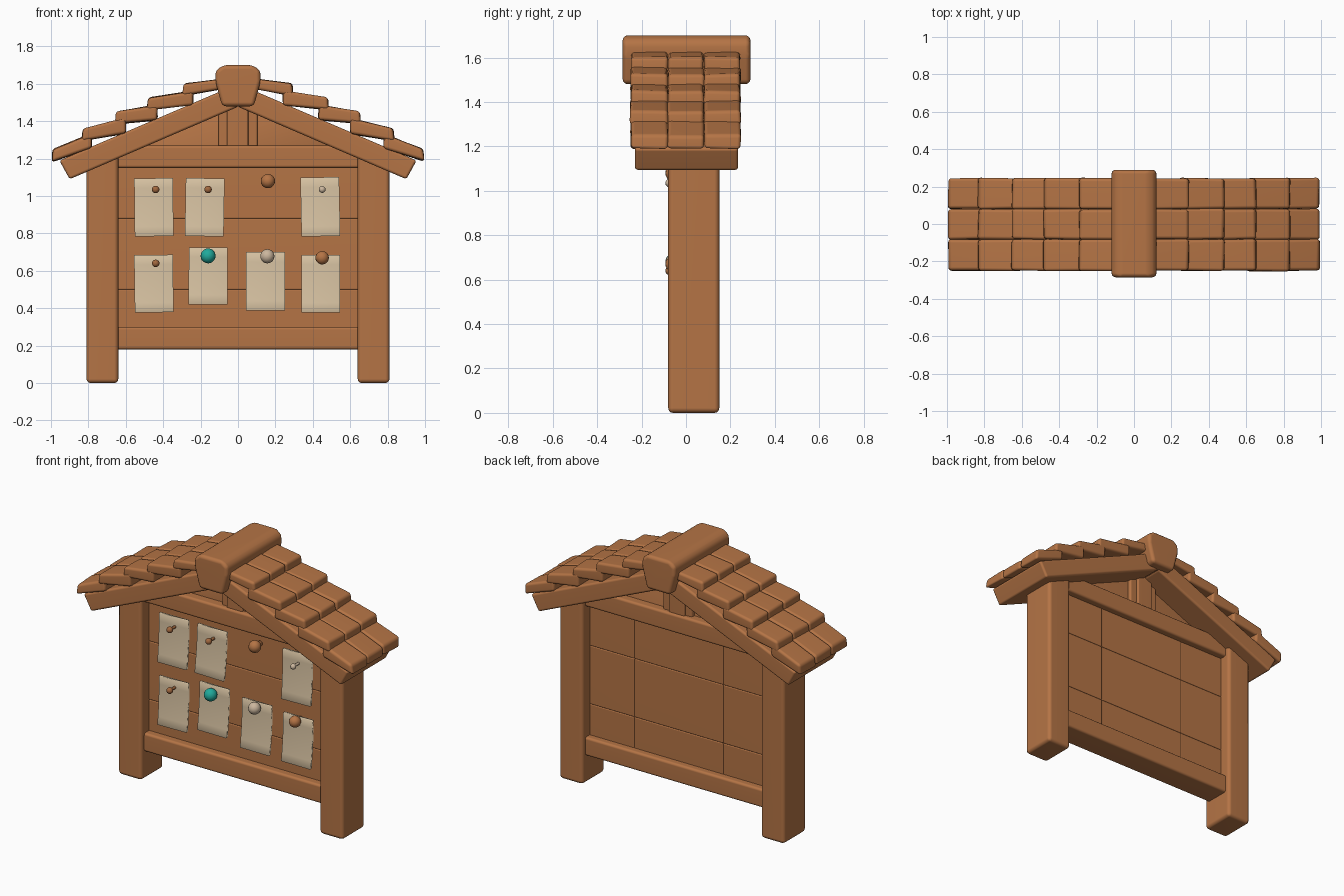
import bpy, bmesh, math, random
from mathutils import Vector, Matrix

random.seed(4)
old = bpy.data.objects.get("Cube")
if old:
    bpy.data.objects.remove(old, do_unlink=True)


def material(name, rgb):
    m = bpy.data.materials.new(name)
    m.use_nodes = True
    col = (*rgb, 1)
    m.diffuse_color = col
    bsdf = m.node_tree.nodes["Principled BSDF"]
    bsdf.inputs["Base Color"].default_value = col
    bsdf.inputs["Roughness"].default_value = 0.8
    return m


WOOD = material("warm wood", (0.46, 0.175, 0.06))
PAPER = material("parchment", (0.68, 0.54, 0.36))
TEAL = material("teal", (0.015, 0.40, 0.33))
CREAM = material("cream", (0.60, 0.47, 0.34))
NAIL = material("brown nail", (0.36, 0.14, 0.05))


def finish(name, bm, mat):
    bmesh.ops.recalc_face_normals(bm, faces=bm.faces)
    mesh = bpy.data.meshes.new(name)
    bm.to_mesh(mesh)
    bm.free()
    mesh.materials.append(mat)
    mesh.shade_smooth()
    obj = bpy.data.objects.new(name, mesh)
    bpy.context.collection.objects.link(obj)
    obj.modifiers.new("flat faces", "WEIGHTED_NORMAL")
    return obj


def prism(name, outline, y0, y1, bevel=0.015, mat=WOOD, wobble=0.0):
    """Extrude an x-z outline along y and round its edges."""
    bm = bmesh.new()
    face = bm.faces.new([bm.verts.new((x, y0, z)) for x, z in outline])
    ext = bmesh.ops.extrude_face_region(bm, geom=[face])["geom"]
    moved = [g for g in ext if isinstance(g, bmesh.types.BMVert)]
    bmesh.ops.translate(bm, verts=moved, vec=(0, y1 - y0, 0))
    for v in bm.verts:
        v.co += Vector([random.uniform(-wobble, wobble) for _ in range(3)])
    bmesh.ops.recalc_face_normals(bm, faces=bm.faces)
    if bevel:
        bmesh.ops.bevel(bm, geom=bm.edges[:], offset=bevel, segments=3,
                        profile=0.5, affect="EDGES", clamp_overlap=True)
    return finish(name, bm, mat)


def block(name, x0, x1, y0, y1, z0, z1, bevel=0.015):
    return prism(name, [(x0, z0), (x1, z0), (x1, z1), (x0, z1)], y0, y1, bevel)


def pair(name, outline, y0, y1, bevel, wobble=0.0):
    for side, s in (("left", 1), ("right", -1)):
        prism(f"{side}_{name}", [(s * x, z) for x, z in outline], y0, y1, bevel, WOOD, wobble)


# Posts with tops cut to the roof slope
pair("post", [(0.64, 0), (0.81, 0), (0.81, 1.17), (0.64, 1.25)], -0.08, 0.15, 0.022)

# Rails
block("bottom_rail", -0.66, 0.66, -0.05, 0.12, 0.18, 0.30)
block("top_rail", -0.66, 0.66, -0.05, 0.12, 1.15, 1.27)

# Board: solid core, long planks in front, shorter boards behind
block("board_core", -0.65, 0.65, 0.008, 0.065, 0.25, 1.2, 0)
levels = [0.27, 0.50, 0.88, 1.19]
columns = [-0.65, -0.32, 0.32, 0.65]
for i, (z0, z1) in enumerate(zip(levels, levels[1:])):
    block(f"front_plank_{i}", -0.65, 0.65, 0.0, 0.04, z0, z1, 0.006)
    for j, (x0, x1) in enumerate(zip(columns, columns[1:])):
        block(f"back_board_{i}_{j}", x0, x1, 0.035, 0.075, z0, z1, 0.006)

# Gable wall and king post
prism("gable_wall", [(-0.65, 1.2), (0.65, 1.2), (0.65, 1.23), (0, 1.52), (-0.65, 1.23)], 0.01, 0.065, 0)
block("king_post", -0.105, 0.105, -0.02, 0.09, 1.24, 1.52, 0.012)
block("king_post_core", -0.06, 0.055, -0.035, 0.105, 1.24, 1.52, 0.01)

# Sloping roof slabs
pair("roof_slab", [(0.90, 1.09), (0.955, 1.19), (0, 1.60), (0, 1.477)], -0.23, 0.235, 0.014)

# Overlapping shingles in three columns
steps = [(0.99, 1.25), (0.83, 1.36), (0.65, 1.45), (0.48, 1.525), (0.29, 1.60), (0.06, 1.675)]
cuts = [-0.25, -0.082, 0.08, 0.245]
for i, ((x0, z0), (x1, z1)) in enumerate(zip(steps, steps[1:])):
    inner = x1 - 0.05
    slab_z = 1.18 + (0.955 - inner) * 0.43
    rise = (z1 - 0.045 - z0) / (x0 - x1)
    outline = [(x0 + 0.005, z0 - 0.065), (x0, z0), (inner, z0 + rise * (x0 - inner)), (inner, slab_z)]
    for j, (y0, y1) in enumerate(zip(cuts, cuts[1:])):
        pair(f"shingle_{i}_{j}", outline, y0, y1, 0.016, 0.004)

# Ridge beam with a keystone section
prism("ridge_beam", [(-0.085, 1.48), (0.085, 1.48), (0.12, 1.61), (0.12, 1.67),
                     (0.08, 1.70), (-0.08, 1.70), (-0.12, 1.67), (-0.12, 1.61)], -0.285, 0.29, 0.022)


# Notes: thin sheets curling away from the board
def note(name, x, top, bottom, width=0.207):
    bm = bmesh.new()
    n = 6
    rings = []
    for k in range(n + 1):
        t = k / n
        y = -0.008 - 0.022 * t * t
        z = top + (bottom - top) * t
        rings.append([bm.verts.new((x + sx * width / 2, y + dy, z))
                      for sx, dy in ((-1, -0.012), (1, -0.012), (1, 0.006), (-1, 0.006))])
    for a, b in zip(rings, rings[1:]):
        for k in range(4):
            bm.faces.new((a[k], a[(k + 1) % 4], b[(k + 1) % 4], b[k]))
    bm.faces.new(rings[0])
    bm.faces.new(rings[-1][::-1])
    centre = Vector((x, 0, (top + bottom) / 2))
    turn = Matrix.Rotation(math.radians(random.uniform(-1.2, 1.2)), 3, "Y")
    bmesh.ops.rotate(bm, verts=bm.verts, cent=centre, matrix=turn)
    finish(name, bm, PAPER)


notes = [(-0.45, 1.095, 0.785), (-0.178, 1.095, 0.785), (0.44, 1.1, 0.785),
         (-0.45, 0.685, 0.378), (-0.16, 0.725, 0.42), (0.147, 0.70, 0.387), (0.443, 0.685, 0.378)]
for i, spec in enumerate(notes):
    note(f"note_{i}", *spec)


# Pins: round head on a short shaft
def pin(name, x, z, r, mat):
    bm = bmesh.new()
    y = -0.093 + r
    bmesh.ops.create_uvsphere(bm, u_segments=16, v_segments=10, radius=r,
                              matrix=Matrix.Translation((x, y, z)))
    shaft = Matrix.Translation((x, y / 2, z)) @ Matrix.Rotation(math.pi / 2, 4, "X")
    bmesh.ops.create_cone(bm, segments=10, radius1=r * 0.45, radius2=r * 0.45,
                          depth=-y + 0.01, cap_ends=True, matrix=shaft)
    finish(name, bm, mat)


pins = [(-0.44, 1.035, 0.02, NAIL), (-0.16, 1.035, 0.02, NAIL), (0.16, 1.08, 0.038, WOOD),
        (0.45, 1.035, 0.018, CREAM), (-0.44, 0.64, 0.02, NAIL), (-0.16, 0.68, 0.04, TEAL),
        (0.157, 0.678, 0.038, CREAM), (0.45, 0.67, 0.036, WOOD)]
for i, spec in enumerate(pins):
    pin(f"pin_{i}", *spec)
